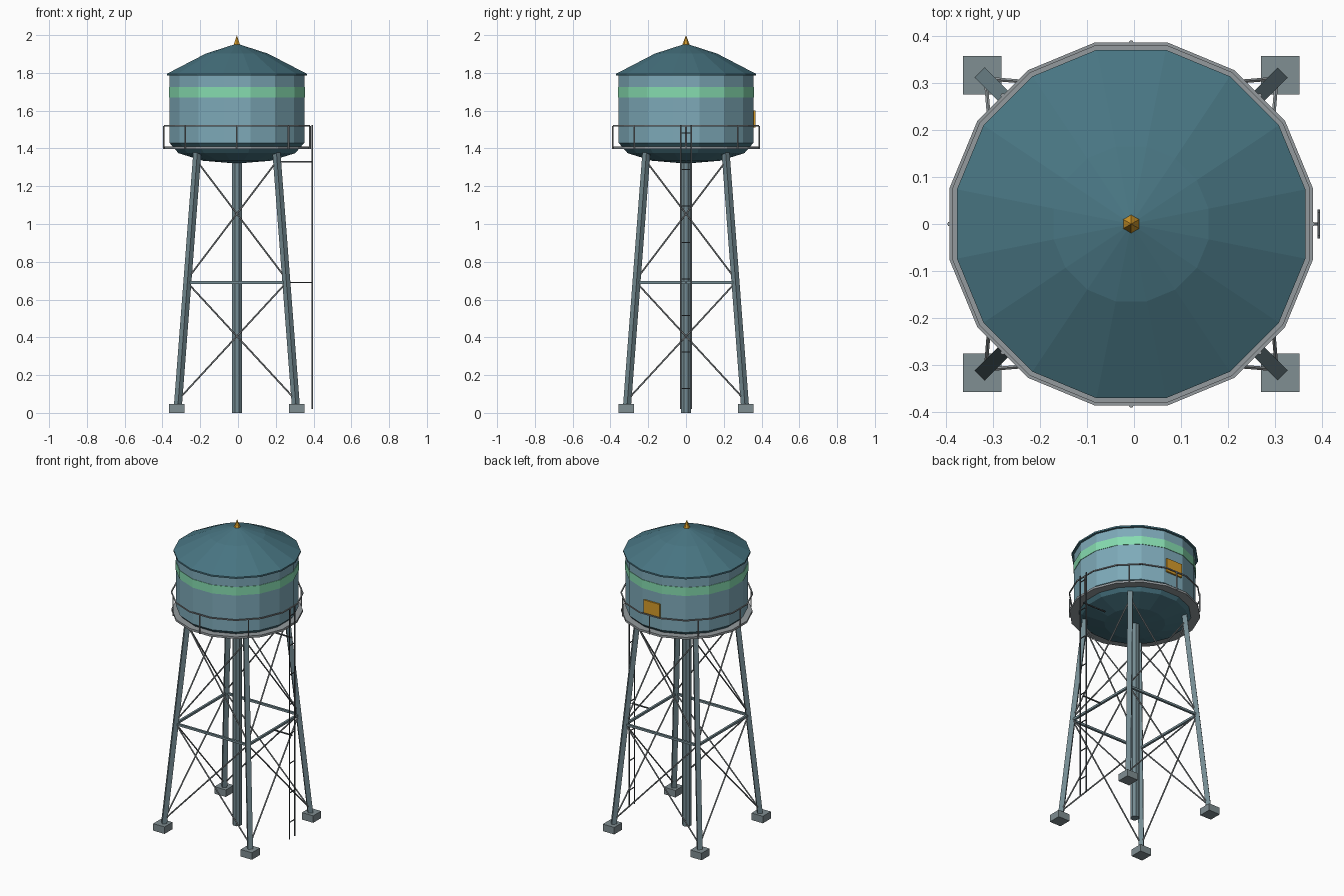
import bpy, bmesh
from math import pi, cos, sin
from mathutils import Vector

if "Cube" in bpy.data.objects:
    bpy.data.objects.remove(bpy.data.objects["Cube"])

AXIS_X = -0.006   # tower axis, shifted to balance the ladder
SIDES = 16


def material(name, rgb):
    linear = [(c / 255 / 12.92) if c < 11 else ((c / 255 + 0.055) / 1.055) ** 2.4 for c in rgb]
    m = bpy.data.materials.new(name)
    m.use_nodes = True
    m.diffuse_color = (*linear, 1)
    m.node_tree.nodes["Principled BSDF"].inputs["Base Color"].default_value = (*linear, 1)
    return m


TEAL = material("dark teal roof", (72, 117, 130))
BLUE = material("pale blue tank", (126, 170, 185))
GREEN = material("mint band", (134, 220, 176))
STEEL = material("slate steel", (116, 139, 146))
GREY = material("grey rail", (148, 154, 157))
CONCRETE = material("concrete", (128, 142, 146))
DARK = material("dark ladder steel", (84, 90, 94))
GOLD = material("gold", (214, 156, 42))


def finish(bm, name, mat):
    """Turn a bmesh into a flat-shaded object on the tower axis."""
    bmesh.ops.recalc_face_normals(bm, faces=bm.faces)
    mesh = bpy.data.meshes.new(name)
    bm.to_mesh(mesh)
    bm.free()
    mesh.materials.append(mat)
    obj = bpy.data.objects.new(name, mesh)
    obj.location.x = AXIS_X
    bpy.context.collection.objects.link(obj)
    return obj


def lathe(name, profile, mat, sides=SIDES, closed=False, turn=None):
    """Revolve (radius, height) points; a closed profile makes a ring."""
    bm = bmesh.new()
    turn = pi / sides if turn is None else turn
    rings = []
    for r, z in profile:
        if r == 0:
            rings.append([bm.verts.new((0, 0, z))] * sides)
        else:
            angles = [turn + 2 * pi * i / sides for i in range(sides)]
            rings.append([bm.verts.new((r * cos(a), r * sin(a), z)) for a in angles])
    pairs = list(zip(rings, rings[1:]))
    if closed:
        pairs.append((rings[-1], rings[0]))
    for a, b in pairs:
        for i in range(sides):
            j = (i + 1) % sides
            bm.faces.new(list(dict.fromkeys((a[i], a[j], b[j], b[i]))))
    return finish(bm, name, mat)


def beam(bm, start, end, width, ref=(1, 0, 0), sides=4):
    """Add a straight bar whose flat sides line up with ref."""
    start, end = Vector(start), Vector(end)
    along = (end - start).normalized()
    u = Vector(ref).cross(along).normalized()
    v = along.cross(u)
    r = width / 2 / cos(pi / sides)
    ends = []
    for p in (start, end):
        angles = [pi / sides + 2 * pi * i / sides for i in range(sides)]
        ends.append([bm.verts.new(p + r * (u * cos(a) + v * sin(a))) for a in angles])
    for i in range(sides):
        j = (i + 1) % sides
        bm.faces.new((ends[0][i], ends[0][j], ends[1][j], ends[1][i]))
    bm.faces.new(ends[0][::-1])
    bm.faces.new(ends[1])


# Tank: bowl, wall, painted band, roof and finial
R = 0.364
bowl = [(R * cos(t * pi / 6), 1.43 - 0.11 * sin(t * pi / 6)) for t in range(3)]
lathe("tank_bowl", bowl + [(0, 1.32)], TEAL)
lathe("tank_wall", [(R, 1.43), (R, 1.79)], BLUE)
lathe("tank_band", [(R, 1.67), (0.367, 1.67), (0.367, 1.725), (R, 1.725)], GREEN, closed=True)
lathe("roof", [(0, 1.785), (0.378, 1.785), (0.378, 1.795), (0.168, 1.902), (0, 1.955)], TEAL)
lathe("finial", [(0, 1.94), (0.021, 1.945), (0, 2.0)], GOLD, sides=6, turn=pi / 6)
lathe("riser_pipe", [(0, 0), (0.028, 0), (0.028, 1.34), (0, 1.34)], STEEL, sides=8)

# Walkway with railing
lathe("walkway", [(0.335, 1.396), (0.39, 1.396), (0.39, 1.41), (0.335, 1.41)], GREY, closed=True)
lathe("hand_rail", [(0.387, 1.516), (0.394, 1.516), (0.394, 1.523), (0.387, 1.523)],
      GREY, closed=True)
bm = bmesh.new()
for k in range(8):
    x, y = 0.387 * cos(k * pi / 4), 0.387 * sin(k * pi / 4)
    beam(bm, (x, y, 1.398), (x, y, 1.52), 0.008, sides=6)
finish(bm, "rail_posts", GREY)


# Tapering frame: legs, footings, girts and crossed braces
def leg_offset(z):
    return 0.315 - 0.0765 * z


corners = [(1, 1), (-1, 1), (-1, -1), (1, -1)]


def on_leg(corner, z):
    d = leg_offset(z)
    return (corner[0] * d, corner[1] * d, z)


legs, feet, girts, braces = (bmesh.new() for _ in range(4))
for i, c in enumerate(corners):
    n = corners[(i + 1) % 4]
    beam(legs, on_leg(c, 0.02), on_leg(c, 1.385), 0.03, ref=(c[0], c[1], 0))
    fx, fy = c[0] * 0.317, c[1] * 0.317
    beam(feet, (fx, fy, 0), (fx, fy, 0.046), 0.082)
    beam(girts, on_leg(c, 0.69), on_leg(n, 0.69), 0.014, ref=(0, 0, 1))
    for low, high in ((0.07, 0.69), (0.71, 1.335)):
        beam(braces, on_leg(c, low), on_leg(n, high), 0.008, ref=(0, 0, 1), sides=6)
        beam(braces, on_leg(n, low), on_leg(c, high), 0.008, ref=(0, 0, 1), sides=6)
finish(legs, "legs", STEEL)
finish(feet, "footings", CONCRETE)
finish(girts, "girts", STEEL)
finish(braces, "cross_braces", GREY)

# Ladder with brackets back to the tower
LX = 0.399
bm = bmesh.new()
for y in (-0.028, 0.028):
    beam(bm, (LX, y, 0.02), (LX, y, 1.525), 0.006)
for k in range(8):
    z = 0.13 + 0.193 * k
    beam(bm, (LX, -0.028, z), (LX, 0.028, z), 0.005)
finish(bm, "ladder", DARK)
bm = bmesh.new()
for x, z in ((leg_offset(0.69), 0.69), (0.23, 1.33)):
    beam(bm, (x, 0, z), (LX, 0, z), 0.007, ref=(0, 0, 1))
finish(bm, "ladder_brackets", DARK)

# Hatch plate on the back of the tank
bm = bmesh.new()
bmesh.ops.create_cube(bm, size=1)
bmesh.ops.scale(bm, vec=(0.115, 0.014, 0.09), verts=bm.verts)
bmesh.ops.translate(bm, vec=(0, 0.36, 1.555), verts=bm.verts)
finish(bm, "back_plate", GOLD)
